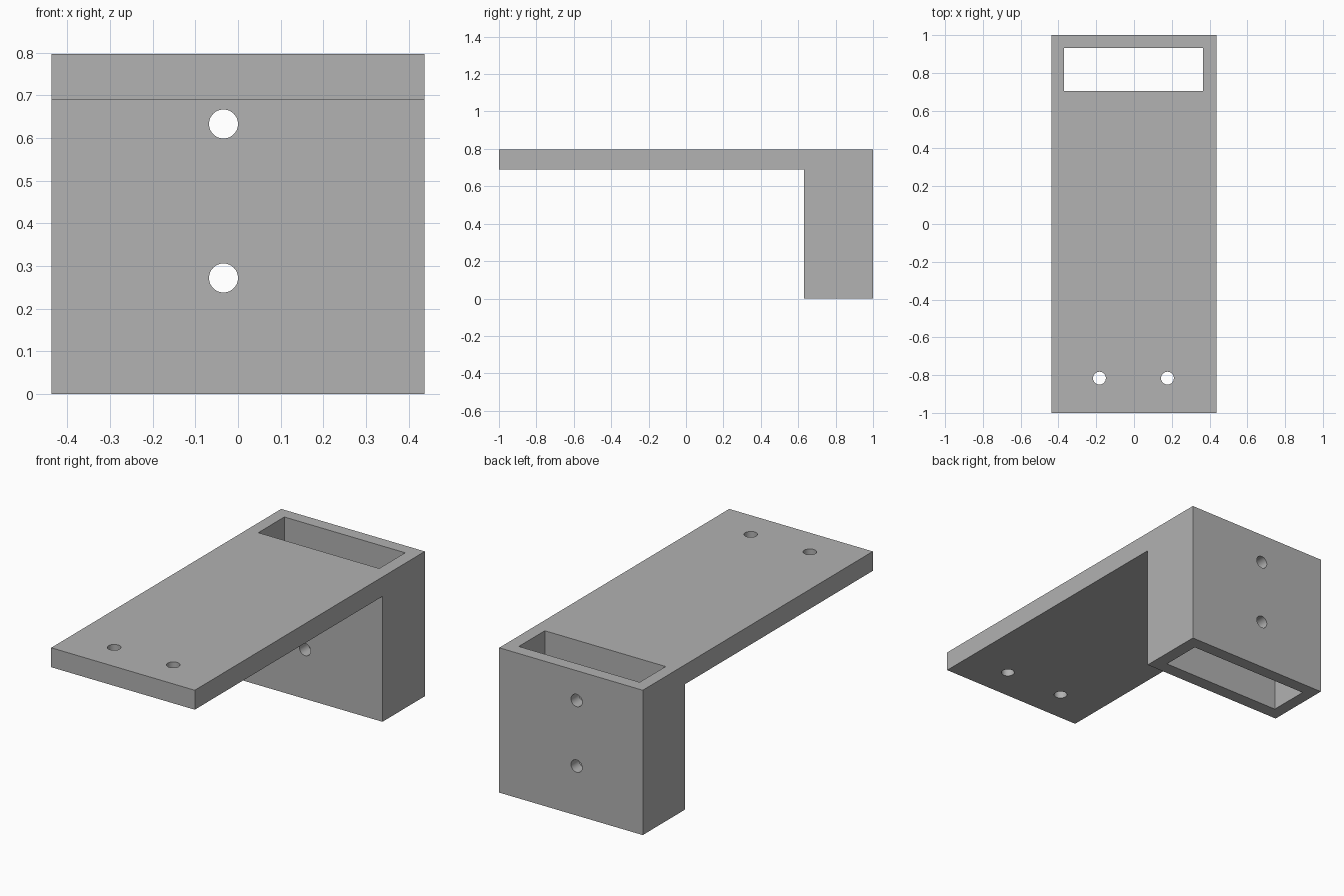
import bpy
import bmesh
from math import radians

cube = bpy.data.objects.get("Cube")
if cube:
    bpy.data.objects.remove(cube, do_unlink=True)

HALF_WIDTH, HEIGHT = 0.437, 0.797
HOLE_RADIUS = 0.034

grey = bpy.data.materials.new("plain_grey")
grey.use_nodes = True
grey.diffuse_color = (0.445, 0.445, 0.445, 1)
grey.node_tree.nodes["Principled BSDF"].inputs["Base Color"].default_value = grey.diffuse_color


def add_object(name, bm):
    bmesh.ops.recalc_face_normals(bm, faces=bm.faces)
    mesh = bpy.data.meshes.new(name)
    bm.to_mesh(mesh)
    bm.free()
    mesh.materials.append(grey)
    obj = bpy.data.objects.new(name, mesh)
    bpy.context.collection.objects.link(obj)
    return obj


def select_only(obj):
    bpy.ops.object.select_all(action="DESELECT")
    obj.select_set(True)
    bpy.context.view_layer.objects.active = obj


def cut(target, cutter):
    cutter.hide_render = True
    select_only(target)
    mod = target.modifiers.new("cut", "BOOLEAN")
    mod.operation = "DIFFERENCE"
    mod.solver = "EXACT"
    mod.object = cutter
    bpy.ops.object.modifier_apply(modifier=mod.name)
    bpy.data.objects.remove(cutter, do_unlink=True)


def drill(target, location, depth, rotation=(0, 0, 0)):
    bpy.ops.mesh.primitive_cylinder_add(
        vertices=48, radius=HOLE_RADIUS, depth=depth, location=location, rotation=rotation)
    cutter = bpy.context.object
    cutter.data.materials.append(grey)
    cut(target, cutter)


# Bracket: L-shaped side profile (y, z) extruded across the width
profile = [(-1, HEIGHT), (-1, 0.69), (0.632, 0.69), (0.632, 0), (1, 0), (1, HEIGHT)]
bm = bmesh.new()
face = bm.faces.new([bm.verts.new((-HALF_WIDTH, y, z)) for y, z in profile])
extruded = bmesh.ops.extrude_face_region(bm, geom=[face])["geom"]
bmesh.ops.translate(bm, vec=(2 * HALF_WIDTH, 0, 0),
                    verts=[v for v in extruded if isinstance(v, bmesh.types.BMVert)])
bracket = add_object("bracket", bm)

# Rectangular slot down through the upright block
bm = bmesh.new()
bmesh.ops.create_cube(bm, size=1)
bmesh.ops.scale(bm, vec=(0.736, 0.226, 2), verts=bm.verts)
bmesh.ops.translate(bm, vec=(-0.002, 0.818, 0.4), verts=bm.verts)
cut(bracket, add_object("slot_cutter", bm))

# Two mounting holes through the plate
for x in (-0.183, 0.177):
    drill(bracket, (x, -0.816, HEIGHT), 0.6)

# Two bolt holes through both walls of the upright block
for z in (0.272, 0.633):
    drill(bracket, (-0.034, 0.82, z), 0.8, (radians(90), 0, 0))

select_only(bracket)
bpy.ops.object.shade_smooth_by_angle(angle=radians(30))
